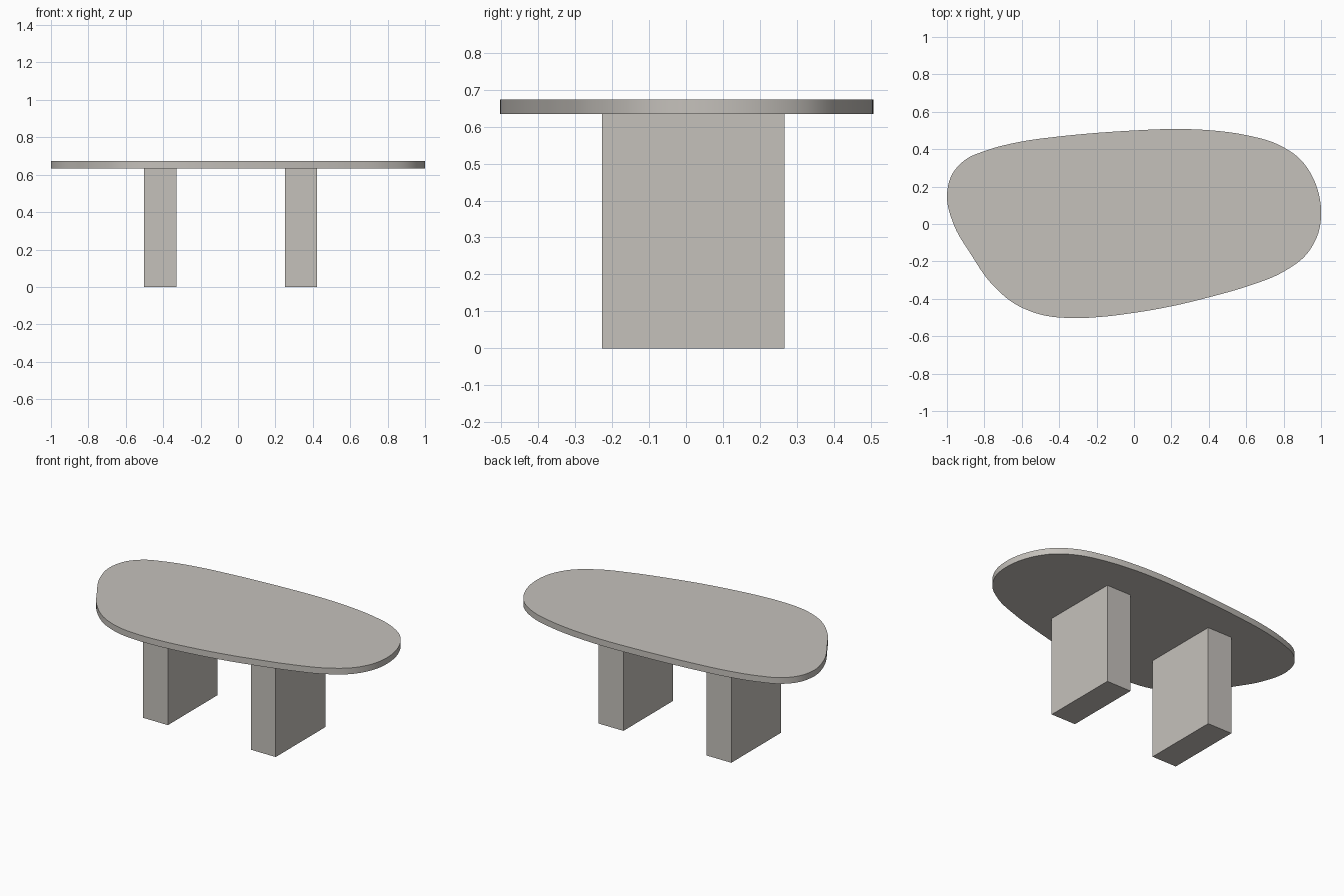
import bpy, bmesh
from mathutils import Vector

if "Cube" in bpy.data.objects:
    bpy.data.objects.remove(bpy.data.objects["Cube"])

stone = bpy.data.materials.new("warm_grey_stone")
stone.diffuse_color = (0.56, 0.535, 0.50, 1)
stone.use_nodes = True
stone.node_tree.nodes["Principled BSDF"].inputs["Base Color"].default_value = stone.diffuse_color

TOP_Z, UNDER_Z = 0.673, 0.634

# Pebble outline of the tabletop, clockwise from the left tip
OUTLINE = [(-1, .15), (-.973, .265), (-.9, .345), (-.79, .393), (-.6, .441), (-.4, .468),
           (-.2, .487), (0, .5), (.22, .508), (.42, .5), (.6, .475), (.77, .425),
           (.89, .345), (.967, .225), (1, .08), (.985, -.05), (.92, -.165), (.8, -.255),
           (.6, -.335), (.4, -.392), (.2, -.44), (0, -.475), (-.17, -.496), (-.33, -.503),
           (-.5, -.484), (-.64, -.425), (-.77, -.31), (-.87, -.165), (-.963, -.005)]


def smooth_loop(points, steps=6):
    """Closed Hermite spline with tangents weighted by point spacing."""
    p = [Vector(q) for q in points]
    n = len(p)
    d = [(p[(i + 1) % n] - p[i]).length for i in range(n)]
    tan = []
    for i in range(n):
        a, b = d[i - 1], d[i]
        before, after = (p[i] - p[i - 1]) / a, (p[(i + 1) % n] - p[i]) / b
        tan.append((before * b + after * a) / (a + b))
    out = []
    for i in range(n):
        j = (i + 1) % n
        for s in range(steps):
            t = s / steps
            out.append(p[i] * (2*t**3 - 3*t**2 + 1) + tan[i] * d[i] * (t**3 - 2*t**2 + t)
                       + p[j] * (3*t**2 - 2*t**3) + tan[j] * d[i] * (t**3 - t**2))
    return out


def slab(name, outline, z0, z1):
    """Extrude a flat outline from z0 up to z1."""
    bm = bmesh.new()
    base = bm.faces.new([bm.verts.new((x, y, z0)) for x, y in outline])
    ext = bmesh.ops.extrude_face_region(bm, geom=[base], use_keep_orig=True)
    bmesh.ops.translate(bm, vec=(0, 0, z1 - z0),
                        verts=[v for v in ext["geom"] if isinstance(v, bmesh.types.BMVert)])
    bmesh.ops.recalc_face_normals(bm, faces=bm.faces)
    me = bpy.data.meshes.new(name)
    bm.to_mesh(me)
    bm.free()
    me.materials.append(stone)
    ob = bpy.data.objects.new(name, me)
    bpy.context.collection.objects.link(ob)
    return ob


# Tabletop with smooth rim and crisp edges
top = slab("tabletop", smooth_loop(OUTLINE), UNDER_Z, TOP_Z)
bpy.context.view_layer.objects.active = top
top.select_set(True)
bpy.ops.object.shade_smooth_by_angle(angle=0.6)

# Two block legs
for name, x0, x1 in (("left_leg", -.503, -.33), ("right_leg", .25, .423)):
    slab(name, [(x0, -.228), (x1, -.228), (x1, .267), (x0, .267)], 0, UNDER_Z)
